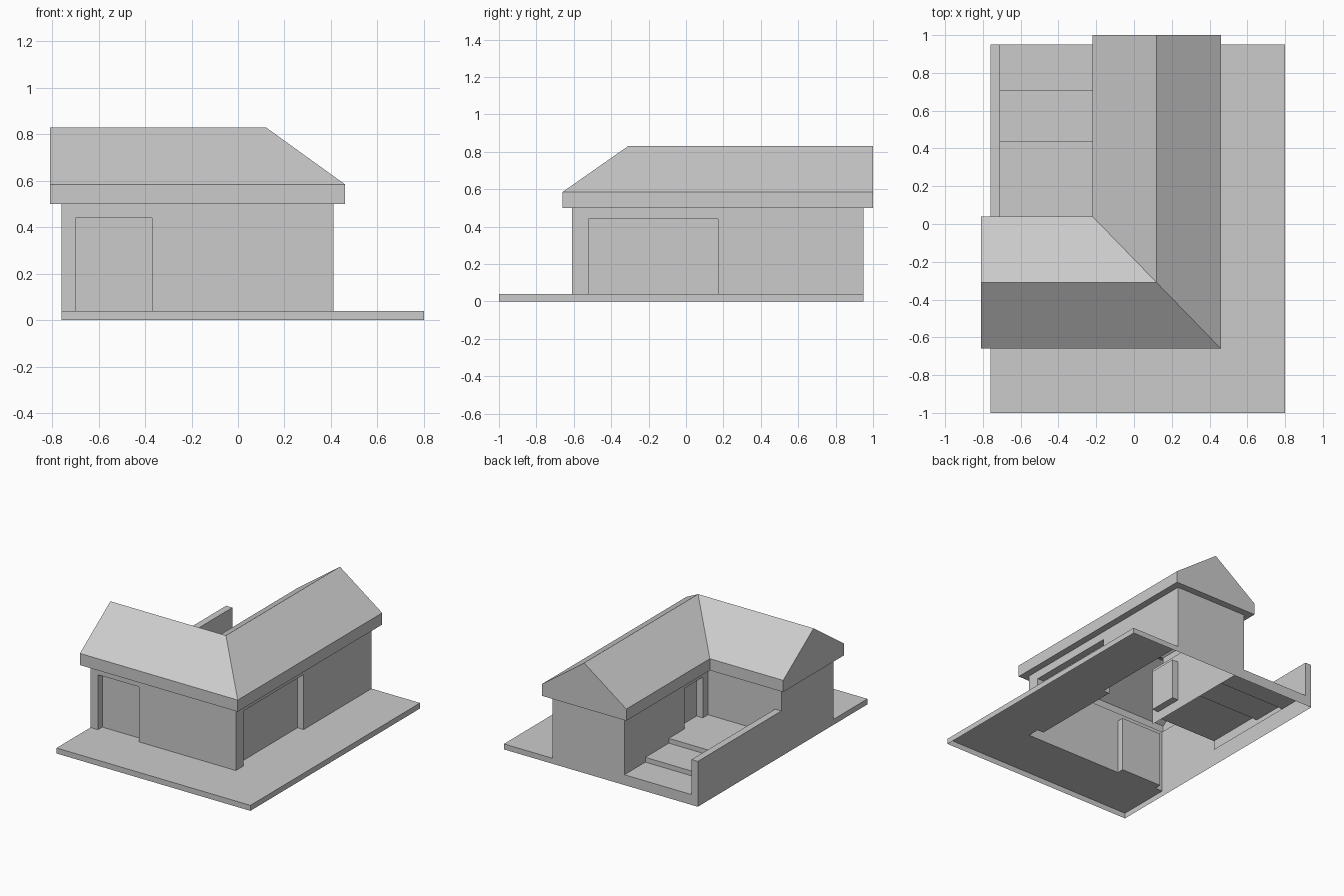
import bpy, bmesh
from mathutils import Vector

if "Cube" in bpy.data.objects:
    bpy.data.objects.remove(bpy.data.objects["Cube"])


def make(name, faces):
    """Build a shell object from outward-wound polygons."""
    bm = bmesh.new()
    for f in faces:
        bm.faces.new([bm.verts.new(p) for p in f])
    bmesh.ops.remove_doubles(bm, verts=bm.verts, dist=0.0005)
    me = bpy.data.meshes.new(name)
    bm.to_mesh(me)
    bm.free()
    ob = bpy.data.objects.new(name, me)
    bpy.context.collection.objects.link(ob)
    return ob


def at(pts, z):
    return [(x, y, z) for x, y in pts]


def wall(a, b, z0, z1, opening=None):
    """Upright panel from a to b, optionally with a recess (u0, u1, sill, head, depth)."""
    a, b = Vector(a), Vector(b)
    t = (b - a).normalized()
    n = Vector((-t.y, t.x))
    L = (b - a).length

    def P(u, d, z):
        q = a + t * u + n * d
        return (q.x, q.y, z)

    def panel(u0, u1, s, h, d=0):
        return [P(u0, d, s), P(u1, d, s), P(u1, d, h), P(u0, d, h)]

    if not opening:
        return [panel(0, L, z0, z1)]
    u0, u1, s, h, d = opening
    out = [panel(0, u0, z0, z1), panel(u1, L, z0, z1),
           panel(u0, u1, h, z1), panel(u0, u1, s, h, d),
           [P(u0, 0, s), P(u0, d, s), P(u0, d, h), P(u0, 0, h)],
           [P(u1, 0, h), P(u1, d, h), P(u1, d, s), P(u1, 0, s)],
           [P(u0, 0, h), P(u0, d, h), P(u1, d, h), P(u1, 0, h)],
           [P(u0, 0, s), P(u1, 0, s), P(u1, d, s), P(u0, d, s)]]
    if s > z0:
        out.append(panel(u0, u1, z0, s))
    return out


SLAB, EAVE, FASCIA, RIDGE = 0.04, 0.5, 0.585, 0.83
foot = [(-.76, -.61), (.41, -.61), (.41, .95), (-.17, .95), (-.17, -.01), (-.76, -.01)]
eave = [(-.81, -.66), (.46, -.66), (.46, 1.0), (-.22, 1.0), (-.22, .04), (-.81, .04)]

# paved base around the front and right side, open underneath
pave = [(-.76, -1), (.8, -1), (.8, .95), (.41, .95), (.41, -.61), (-.76, -.61)]
corner = [(-.76, -1), (.8, -1), (.41, -.61), (-.76, -.61)]
side = [(.8, -1), (.8, .95), (.41, .95), (.41, -.61)]
faces = [at(corner, SLAB), at(side, SLAB)]
for i in (0, 1, 2, 5):
    faces += wall(pave[i], pave[(i + 1) % 6], 0, SLAB)
make("paved_base", faces)

# L-shaped house walls with recessed openings
openings = {0: (.06, .39, SLAB, .44, .05),
            1: (.09, .78, SLAB, .44, .05),
            3: (.69, .90, .145, .44, .05)}
bottoms = [SLAB, SLAB, 0, .075, .145, 0]
faces = []
for i in range(6):
    faces += wall(foot[i], foot[(i + 1) % 6], bottoms[i], EAVE, openings.get(i))
make("house_walls", faces)

# roof: soffit ring, fascia, slopes and two gables
A, B, C, D, E, F = at(eave, FASCIA)
R1, R2, R3 = (-.81, -.31, RIDGE), (.12, -.31, RIDGE), (.12, 1.0, RIDGE)
faces = [[A, B, R2, R1], [B, C, R3, R2], [D, E, R2, R3], [E, F, R1, R2],
         [F, A, R1], [C, D, R3]]
for i in range(6):
    j = (i + 1) % 6
    faces += wall(eave[i], eave[j], EAVE, FASCIA)
    faces.append(at([eave[i], foot[i], foot[j], eave[j]], EAVE))
make("roof", faces)

# patio steps rising toward the house
faces = []
ys, zs = [.95, .71, .44, -.01], [0, .075, .11, .145]
for i in range(3):
    faces += wall((-.17, ys[i]), (-.71, ys[i]), zs[i], zs[i + 1])
    faces.append(at([(-.71, ys[i + 1]), (-.17, ys[i + 1]), (-.17, ys[i]), (-.71, ys[i])], zs[i + 1]))
make("patio_steps", faces)

# low garden wall along the left edge of the patio
h = .33
faces = wall((-.76, .95), (-.76, -.01), 0, h) + wall((-.71, .95), (-.76, .95), 0, h)
faces += wall((-.71, -.01), (-.71, .95), .075, h)
faces.append(at([(-.76, -.01), (-.71, -.01), (-.71, .95), (-.76, .95)], h))
make("garden_wall", faces)
